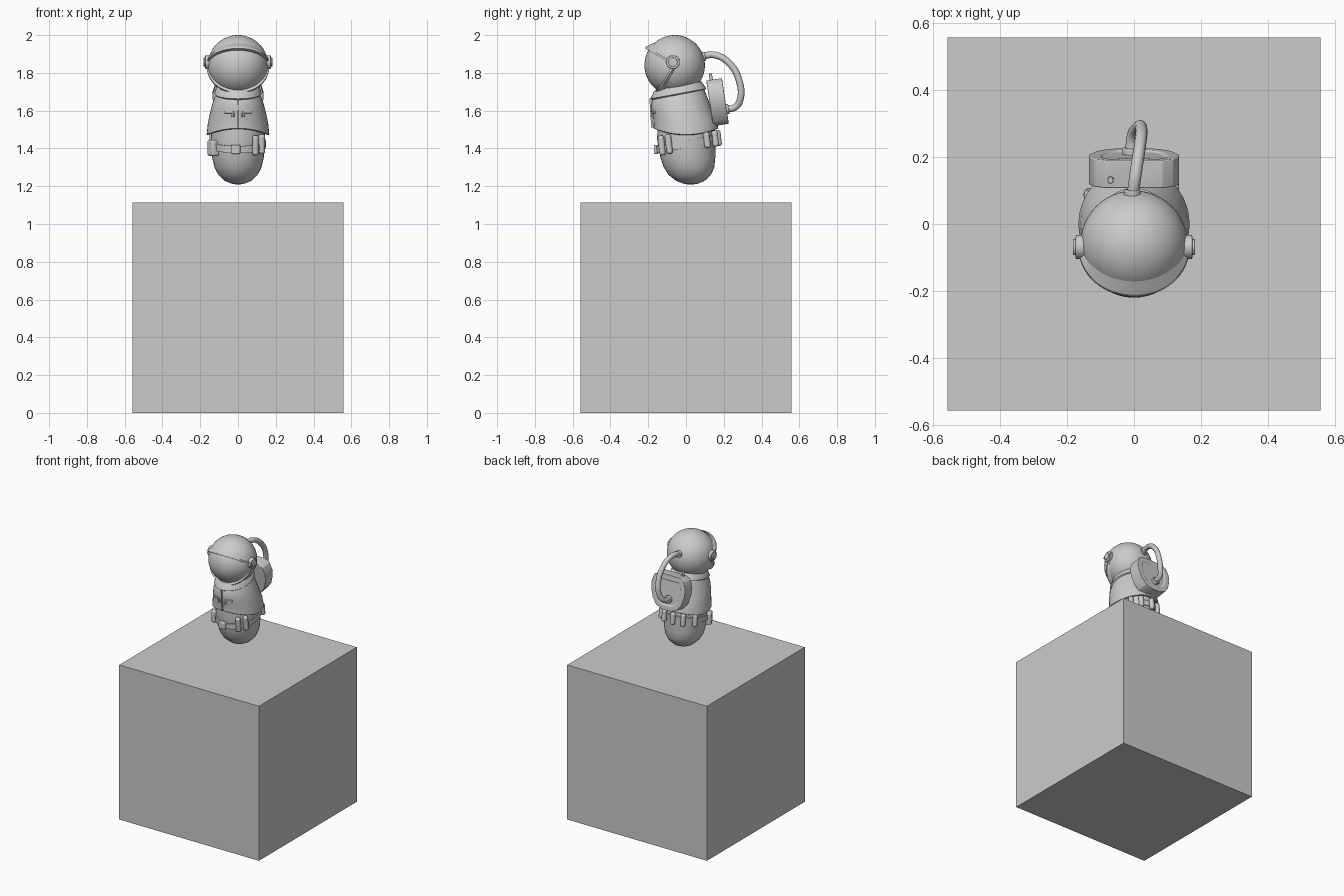
import bpy, bmesh, math
from mathutils import Matrix, Vector

if "Cube" in bpy.data.objects:
    bpy.data.objects.remove(bpy.data.objects["Cube"])

grey = bpy.data.materials.new("plain grey")
grey.diffuse_color = (0.6, 0.6, 0.6, 1)
grey.use_nodes = True
grey.node_tree.nodes["Principled BSDF"].inputs["Base Color"].default_value = grey.diffuse_color


def finish(bm, name, angle=40, bevel=0.0, segs=3):
    bmesh.ops.recalc_face_normals(bm, faces=bm.faces[:])
    me = bpy.data.meshes.new(name)
    bm.to_mesh(me)
    bm.free()
    me.materials.append(grey)
    ob = bpy.data.objects.new(name, me)
    bpy.context.collection.objects.link(ob)
    bpy.ops.object.select_all(action='DESELECT')
    ob.select_set(True)
    bpy.context.view_layer.objects.active = ob
    if angle:
        bpy.ops.object.shade_smooth_by_angle(angle=math.radians(angle))
    if bevel:
        m = ob.modifiers.new("bevel", 'BEVEL')
        m.width, m.segments, m.limit_method = bevel, segs, 'ANGLE'
    return ob


def loft(name, rings, n=40, caps=True, angle=40, closed=False):
    """Elliptical rings: (z, y centre, x radius, y radius, tilt, front/back lift)"""
    bm = bmesh.new()
    loops = []
    for z, yc, rx, ry, tilt, lift in rings:
        loop = []
        for i in range(n):
            a = 2 * math.pi * i / n
            s = math.sin(a)
            loop.append(bm.verts.new((rx * math.cos(a), yc + ry * s, z + tilt * s + lift * s * s)))
        loops.append(loop)
    pairs = list(zip(loops, loops[1:]))
    if closed:
        pairs.append((loops[-1], loops[0]))
    for p, q in pairs:
        for i in range(n):
            j = (i + 1) % n
            bm.faces.new((p[i], p[j], q[j], q[i]))
    if caps:
        bm.faces.new(loops[0])
        bm.faces.new(loops[-1])
    return finish(bm, name, angle)


def box(name, loc, size, rot=None, bevel=0.0):
    bm = bmesh.new()
    bmesh.ops.create_cube(bm, size=1)
    m = Matrix.Translation(loc) @ (rot or Matrix.Identity(4)) @ Matrix.Diagonal((*size, 1))
    bm.transform(m)
    return finish(bm, name, 40, bevel)


def rod(name, loc, axis, r, depth, bevel=0.0, n=24):
    bm = bmesh.new()
    bmesh.ops.create_cone(bm, cap_ends=True, segments=n, radius1=r, radius2=r, depth=depth)
    q = Vector((0, 0, 1)).rotation_difference(Vector(axis)).to_matrix().to_4x4()
    bm.transform(Matrix.Translation(loc) @ q)
    return finish(bm, name, 40, bevel)


# Plinth cube
box("plinth", (0, 0, 0.5575), (1.115, 1.115, 1.115))

# Helmet with visor
bm = bmesh.new()
bmesh.ops.create_uvsphere(bm, u_segments=48, v_segments=32, radius=0.16)
bm.transform(Matrix.Translation((0, -0.06, 1.84)))
finish(bm, "helmet")

# Visor brims: half loops hinged at the ears, flaring out toward the front
for name, deg, side in (("upper_visor_brim", 31, 1), ("lower_visor_brim", -57, -1)):
    a = math.radians(deg)
    d, nrm = Vector((0, -math.cos(a), math.sin(a))), Vector((0, math.sin(a), math.cos(a))) * side
    bm = bmesh.new()
    prev = None
    for i in range(41):
        t = math.pi * i / 40
        s = math.sin(t)
        ray = Vector((math.cos(t), 0, 0)) + d * s
        out = 0.164 + 0.015 * s
        sec = [(0.15, -0.006), (out, -0.006), (out, 0.005), (0.155, 0.012 + 0.03 * s)]
        loop = [bm.verts.new(Vector((0, -0.06, 1.843)) + ray * r + nrm * o) for r, o in sec]
        if prev:
            for k in range(4):
                bm.faces.new((prev[k], prev[(k + 1) % 4], loop[(k + 1) % 4], loop[k]))
        prev = loop
    finish(bm, name, 30)

# Ear caps
for s, side in ((-1, "left"), (1, "right")):
    rod(side + "_ear_cap", (s * 0.155, -0.069, 1.857), (s, 0, 0), 0.036, 0.038, 0.004)
    rod(side + "_ear_button", (s * 0.165, -0.069, 1.857), (s, 0, 0), 0.024, 0.034, 0.004)

# Lower suit body
loft("lower_body", [
    (1.54, 0.0, 0.14, 0.15, 0, 0), (1.45, 0.003, 0.144, 0.156, 0, 0),
    (1.40, 0.005, 0.141, 0.150, 0, 0), (1.35, 0.010, 0.136, 0.145, 0, 0),
    (1.30, 0.016, 0.125, 0.134, 0, 0), (1.26, 0.020, 0.104, 0.112, 0, 0),
    (1.228, 0.023, 0.07, 0.075, 0, 0), (1.212, 0.025, 0.03, 0.035, 0, 0),
    (1.209, 0.025, 0.004, 0.004, 0, 0)], n=32)

# Jacket with flared hem
loft("jacket", [
    (1.72, -0.04, 0.105, 0.115, 0.025, 0), (1.685, -0.04, 0.118, 0.138, 0.025, 0),
    (1.64, -0.033, 0.135, 0.152, 0.015, 0), (1.59, -0.02, 0.148, 0.160, 0.005, 0),
    (1.53, -0.005, 0.160, 0.167, 0, 0.02), (1.474, 0.0, 0.166, 0.171, 0, 0.033),
    (1.470, 0.0, 0.160, 0.165, 0, 0.033), (1.482, 0.0, 0.135, 0.14, 0, 0.033)])

# Collar
loft("collar", [
    (1.732, -0.042, 0.108, 0.122, 0.022, 0), (1.722, -0.042, 0.116, 0.130, 0.024, 0),
    (1.690, -0.040, 0.125, 0.148, 0.027, 0), (1.684, -0.040, 0.118, 0.138, 0.027, 0),
    (1.70, -0.04, 0.09, 0.1, 0.024, 0)], angle=30)

# Front zip and chest pocket flaps
lean = Matrix.Rotation(0.06, 4, 'X')
box("zip", (0, -0.183, 1.588), (0.006, 0.012, 0.155), lean)
for s, side in ((-1, "left"), (1, "right")):
    turn = Matrix.Rotation(s * 0.33, 4, 'Z')
    box(side + "_chest_flap", (s * 0.047, -0.172, 1.592), (0.05, 0.012, 0.012), turn, 0.002)
    box(side + "_chest_tab", (s * 0.026, -0.179, 1.577), (0.012, 0.014, 0.022), turn, 0.002)

# Belt, tilted higher at the back
loft("belt", [
    (1.443, 0.004, 0.140, 0.150, 0.03, 0), (1.443, 0.004, 0.149, 0.161, 0.03, 0),
    (1.405, 0.004, 0.147, 0.159, 0.03, 0), (1.405, 0.004, 0.138, 0.148, 0.03, 0)],
    caps=False, angle=30, closed=True)


def on_belt(deg, out):
    a = math.radians(deg)
    return Vector(((0.148 + out) * math.cos(a), 0.004 + (0.16 + out) * math.sin(a),
                   1.425 + 0.03 * math.sin(a)))


# Belt items: cartridges around the sides and back, pouches at the front
for i, deg in enumerate((-53, -35, 40, 65, 95, 121, 150)):
    p = on_belt(deg, 0.006)
    p.z += 0.015 if deg < 0 else 0
    rod("belt_cartridge_%d" % (i + 1), p, (0, -0.12, 1), 0.017,
        0.105 if deg < 0 else 0.085, 0.012, 16)
box("belt_pouch", on_belt(208, 0.0) + Vector((0, 0, -0.008)), (0.045, 0.06, 0.085),
    Matrix.Rotation(math.radians(208), 4, 'Z'), 0.01)
box("belt_buckle", on_belt(-95, 0.002), (0.05, 0.026, 0.048), None, 0.006)

# Backpack: shield outline, extruded, recessed rear panel
half = [(0.0, 0.122), (0.085, 0.122), (0.118, 0.10), (0.135, 0.05), (0.133, 0.0),
        (0.115, -0.06), (0.08, -0.105), (0.035, -0.122)]
outline = half + [(-x, z) for x, z in reversed(half[1:])]
tilt = Matrix.Translation((0, 0.167, 1.645)) @ Matrix.Rotation(0.15, 4, 'X')
bm = bmesh.new()
front = bm.faces.new([bm.verts.new((x, -0.042, z)) for x, z in outline])
ext = bmesh.ops.extrude_face_region(bm, geom=[front])
back = [f for f in ext["geom"] if isinstance(f, bmesh.types.BMFace)]
bmesh.ops.translate(bm, verts=[v for v in ext["geom"] if isinstance(v, bmesh.types.BMVert)],
                    vec=(0, 0.084, 0))
if not front.is_valid or len([f for f in bm.faces if len(f.verts) == len(outline)]) < 2:
    bmesh.ops.holes_fill(bm, edges=bm.edges[:], sides=0)
bmesh.ops.recalc_face_normals(bm, faces=bm.faces[:])
bmesh.ops.inset_region(bm, faces=back, thickness=0.035, depth=0)
bmesh.ops.inset_region(bm, faces=back, thickness=0.005, depth=-0.006)
bm.transform(tilt)
finish(bm, "backpack", 45, 0.016, 4)

# Antenna stub
rod("antenna_stub", (-0.07, 0.132, 1.775), (0, -0.15, 1), 0.009, 0.045, 0.004, 12)

# Air hose with end fittings
cu = bpy.data.curves.new("air_hose", 'CURVE')
cu.dimensions = '3D'
cu.bevel_depth, cu.bevel_resolution, cu.resolution_u = 0.018, 4, 10
sp = cu.splines.new('BEZIER')
path = [(-0.005, 0.075, 1.885), (0.005, 0.15, 1.895), (0.018, 0.235, 1.845),
        (0.022, 0.285, 1.745), (0.012, 0.288, 1.665), (-0.004, 0.262, 1.62),
        (-0.008, 0.20, 1.607)]
sp.bezier_points.add(len(path) - 1)
for bp, co in zip(sp.bezier_points, path):
    bp.co = co
    bp.handle_left_type = bp.handle_right_type = 'AUTO'
cu.use_fill_caps = True
cu.materials.append(grey)
bpy.context.collection.objects.link(bpy.data.objects.new("air_hose", cu))
rod("helmet_hose_fitting", (-0.005, 0.092, 1.886), (0, 1, 0.15), 0.025, 0.02, 0.004)
rod("pack_hose_fitting", (-0.008, 0.216, 1.608), (0, 1, 0.15), 0.027, 0.022, 0.004)
